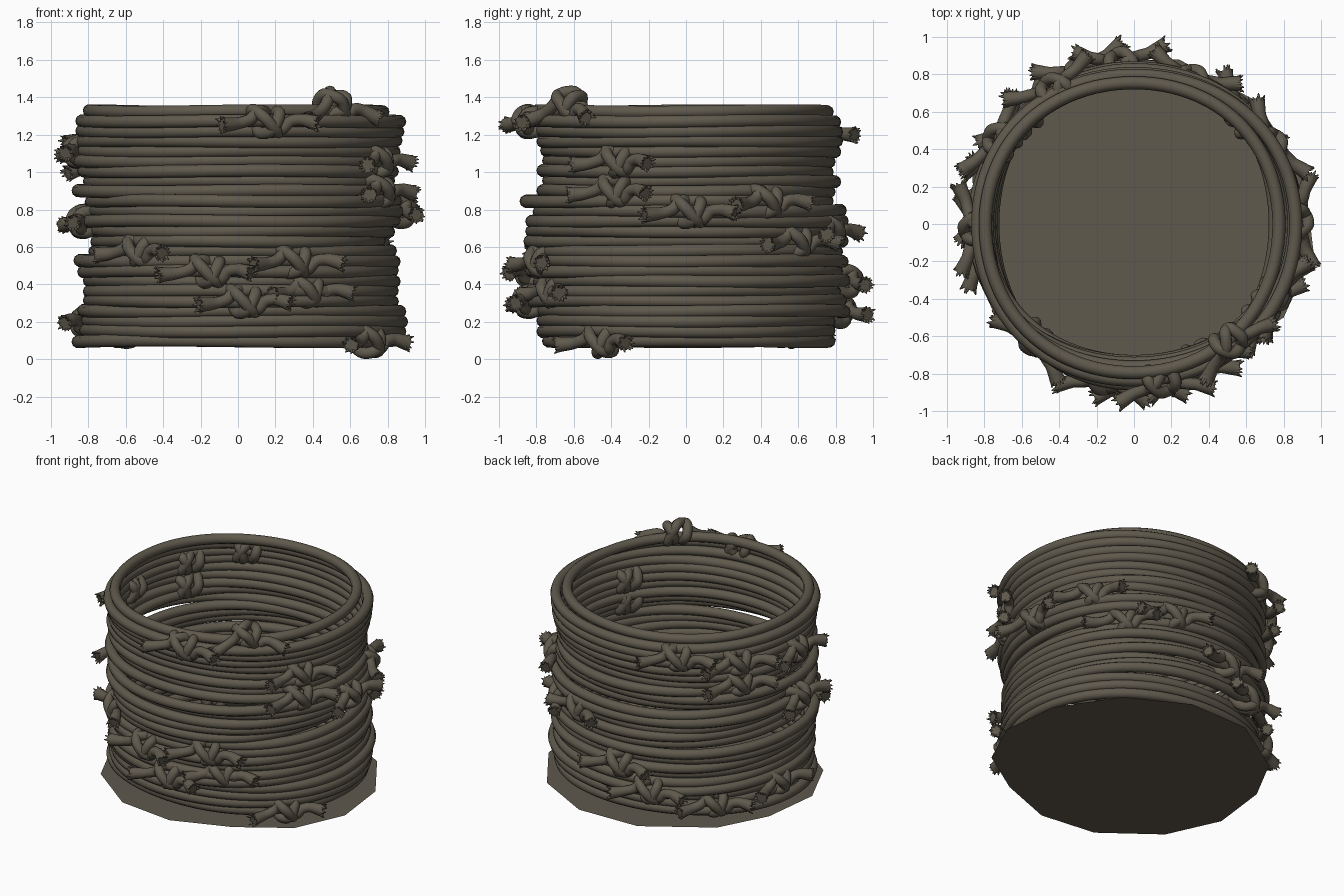
import bpy, bmesh, math, random
from mathutils import Vector

if "Cube" in bpy.data.objects:
    bpy.data.objects.remove(bpy.data.objects["Cube"])

random.seed(4)
TUBE = 0.035

mat = bpy.data.materials.new("weathered_brown")
mat.diffuse_color = (0.115, 0.1, 0.073, 1)
mat.use_nodes = True
mat.node_tree.nodes["Principled BSDF"].inputs["Base Color"].default_value = mat.diffuse_color

# Each rope loop, bottom to top: outer reach left, right, front, back (in 1/100)
# and the angle of its knot in degrees (None = plain loop)
LOOPS = [
    (89, 88, 77, 80, -37), (85, 90, 80, 80, 136), (84, 91, 80, 80, 171),
    (86, 90, 80, 88, 109), (83, 86, 86, 86, -88), (83, 86, 86, 83, -63),
    (83, 87, 82, 88, 95), (86, 86, 86, 84, -101), (88, 87, 84, 87, -70),
    (80, 85, 84, 84, 228), (79, 79, 87, 87, 42), (80, 84, 86, 84, 68),
    (85, 87, 86, 87, 186), (81, 89, 82, 86, 1), (82, 88, 89, 79, 33),
    (89, 87, 80, 80, -29), (83, 84, 77, 83, None), (86, 86, 80, 79, 147),
    (89, 86, 77, 80, -29), (87, 87, 78, 83, 182), (87, 88, 80, 84, 147),
    (87, 89, 83, 84, 120), (87, 90, 87, 83, -80), (83, 81, 83, 79, -50),
]

# Knot path in loop space: along the rope, outward, up
KNOT = [(-.215, .125, -.02), (-.15, .075, -.012), (-.085, .05, .01), (-.04, .03, .055),
        (.02, -.045, .035), (.065, -.02, -.05), (.04, .055, -.05), (-.02, .075, .02),
        (-.07, .01, .062), (-.065, -.05, 0), (-.03, .0, -.062), (.02, .06, -.045),
        (.06, .04, .04), (.05, -.04, .04), (.02, -.03, -.05), (.07, .035, -.045),
        (.11, .055, 0), (.16, .08, .008), (.215, .125, -.01)]


def smooth_path(points, steps=6):
    """Catmull-Rom through the points."""
    p = [Vector(q) for q in points]
    p = [2 * p[0] - p[1]] + p + [2 * p[-1] - p[-2]]
    out = []
    for i in range(1, len(p) - 2):
        a, b, c, d = p[i - 1:i + 3]
        for k in range(steps):
            t = k / steps
            out.append(0.5 * (2 * b + (c - a) * t + (2 * a - 5 * b + 4 * c - d) * t * t
                              + (3 * b - a - 3 * c + d) * t ** 3))
    return out + [p[-2]]


def add_tube(curve, points, radii, closed=False):
    s = curve.splines.new('POLY')
    s.points.add(len(points) - 1)
    for sp, p, r in zip(s.points, points, radii):
        sp.co = (*p, 1)
        sp.radius = r
    s.use_cyclic_u = closed
    s.use_smooth = True


def loop_point(loop, z, angle, out=0.0, up=0.0):
    left, right, front, back = (v / 100 - TUBE for v in loop[:4])
    c, s = math.cos(angle), math.sin(angle)
    out += .012 * math.sin(2 * angle) ** 2
    x = c * (right if c > 0 else left)
    y = s * (back if s > 0 else front)
    return Vector((x + c * out, y + s * out, z + up))


def add_fray(curve, tip, direction):
    """Splayed strands at a cut rope end."""
    direction = direction.normalized()
    side = direction.cross(Vector((0, 0, 1))).normalized()
    other = direction.cross(side)
    for k in range(12):
        a = math.tau * k / 12 + random.uniform(-.2, .2)
        off = side * math.cos(a) + other * math.sin(a)
        length = random.uniform(.02, .045)
        base = tip + off * .03 - direction * .02
        add_tube(curve, [base, base + direction * length * .6 + off * .006,
                         base + direction * length + off * .016], [.28, .22, .07])


def curve_to_mesh(curve, name):
    tmp = bpy.data.objects.new(name + "_curve", curve)
    bpy.context.collection.objects.link(tmp)
    dg = bpy.context.evaluated_depsgraph_get()
    mesh = bpy.data.meshes.new_from_object(tmp.evaluated_get(dg))
    bpy.data.objects.remove(tmp)
    mesh.materials.clear()
    mesh.materials.append(mat)
    mesh.polygons.foreach_set("use_smooth", [True] * len(mesh.polygons))
    obj = bpy.data.objects.new(name, mesh)
    bpy.context.collection.objects.link(obj)


# Rope loops with their knots
for i, loop in enumerate(LOOPS):
    z = 0.097 + 0.0534 * i
    curve = bpy.data.curves.new("rope", 'CURVE')
    curve.dimensions = '3D'
    curve.bevel_depth = TUBE
    curve.bevel_resolution = 3
    curve.use_fill_caps = True
    phase = random.uniform(0, math.tau)
    ring = [loop_point(loop, z, a, 0, .004 * math.sin(3 * a + phase))
            for a in (math.tau * k / 96 for k in range(96))]
    add_tube(curve, ring, [1] * 96, True)
    if loop[4] is not None:
        lift = .04 if i == 23 else 0      # top knot rides up over the rim
        sink = -.05 if i == 5 else 0      # this knot turns inwards
        path = []
        for q in smooth_path(KNOT):
            mid = max(0, 1 - abs(q.x) / .2)
            path.append(loop_point(loop, z, math.radians(loop[4]) + q.x / .82,
                                   q.y + sink, q.z + lift * (2 * mid - .6)))
        n = len(path)
        # rope ends widen where they unravel
        radii = [.92 + .28 * max(0, 1 - min(k, n - 1 - k) / 7) for k in range(n)]
        add_tube(curve, path, radii)
        add_fray(curve, path[0], path[0] - path[3])
        add_fray(curve, path[-1], path[-1] - path[-4])
    curve_to_mesh(curve, f"rope_loop_{i + 1}")

# Flat irregular floor under the loops (a single sheet)
FLOOR = [(.65, .66), (.91, .27), (.96, -.15), (.80, -.50), (.46, -.72), (.06, -.87),
         (-.35, -.82), (-.72, -.54), (-.89, -.17), (-.84, .25), (-.66, .59),
         (-.22, .87), (.24, .88)]
bm = bmesh.new()
bm.faces.new([bm.verts.new((x, y, 0)) for x, y in FLOOR])
mesh = bpy.data.meshes.new("floor_disc")
bm.to_mesh(mesh)
bm.free()
mesh.materials.append(mat)
bpy.context.collection.objects.link(bpy.data.objects.new("floor_disc", mesh))
